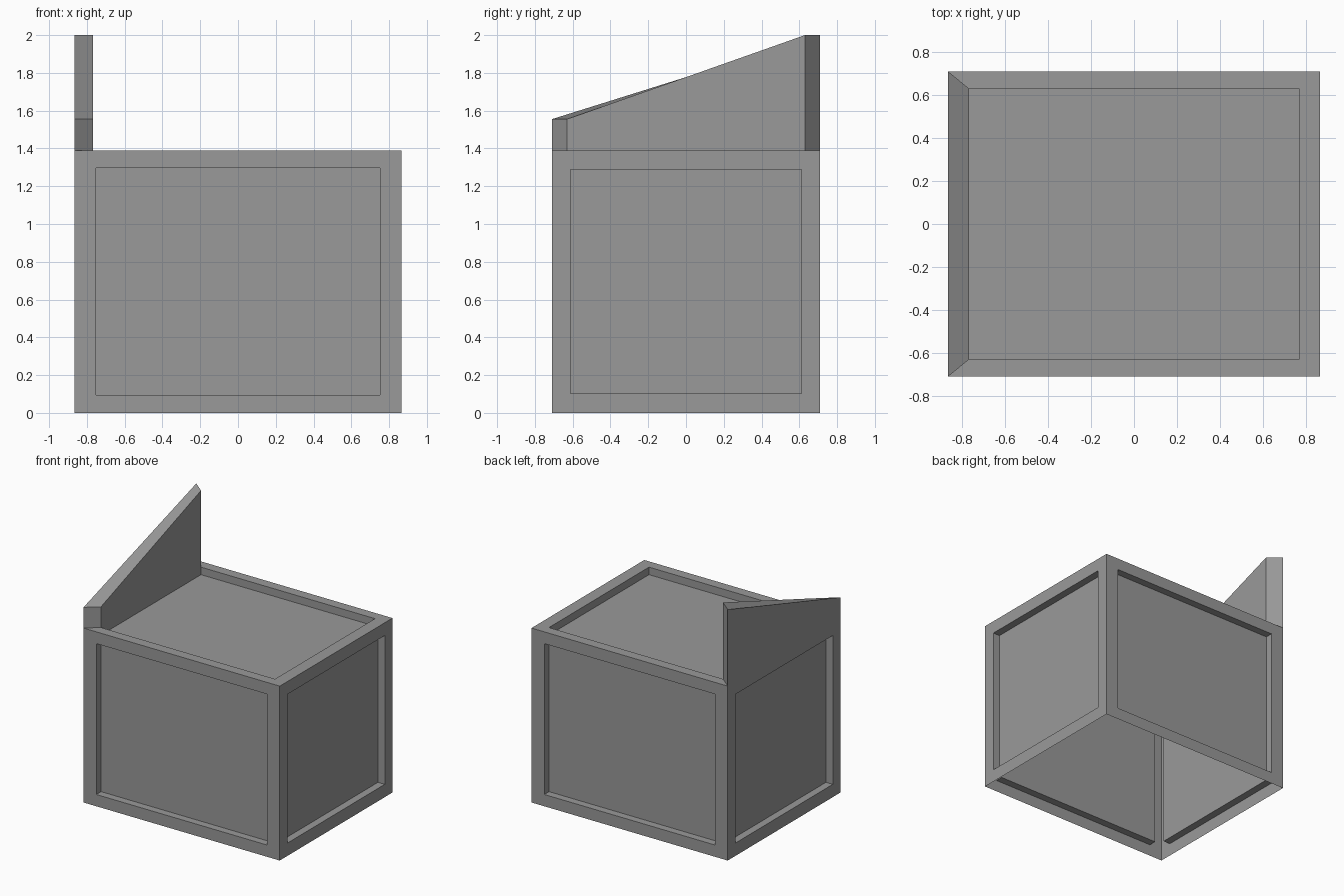
import bpy, bmesh
from mathutils import Vector

cube = bpy.data.objects.get("Cube")
if cube:
    bpy.data.objects.remove(cube, do_unlink=True)

WIDTH, DEPTH, HEIGHT = 1.73, 1.42, 1.39
RECESS = 0.06
FIN_FRONT, FIN_BACK = 1.555, 2.0

grey = bpy.data.materials.new("grey")
grey.use_nodes = True
colour = (0.32, 0.32, 0.32, 1)
grey.diffuse_color = colour
grey.node_tree.nodes["Principled BSDF"].inputs["Base Color"].default_value = colour

bm = bmesh.new()


def extrude_in_place(face):
    """Give a face its own ring of border faces, ready to be moved."""
    ring = bmesh.ops.inset_individual(bm, faces=[face], thickness=0)["faces"]
    return ring


def recess_panel(face, scale):
    """Frame a face with a scaled border, then sink the panel inside it."""
    normal = face.normal.copy()
    centre = face.calc_center_median()
    frame = extrude_in_place(face)
    for v in face.verts:
        v.co = centre + Vector(d * s for d, s in zip(v.co - centre, scale))
    extrude_in_place(face)
    bmesh.ops.translate(bm, verts=face.verts, vec=-RECESS * normal)
    return frame


# Box shell, open underneath
bmesh.ops.create_cube(bm, size=1)
for v in bm.verts:
    v.co = ((v.co.x * WIDTH), v.co.y * DEPTH, (v.co.z + 0.5) * HEIGHT)
bm.normal_update()
bottom = [f for f in bm.faces if f.normal.z < -0.5]
bmesh.ops.delete(bm, geom=bottom, context='FACES_ONLY')

# Recessed panels on the four walls and the top
top_frame = []
for face in list(bm.faces):
    if face.normal.z > 0.5:
        top_frame = recess_panel(face, (0.887, 0.887, 1))
    elif abs(face.normal.x) > 0.5:
        recess_panel(face, (1, 0.863, 0.853))
    else:
        recess_panel(face, (0.87, 1, 0.865))

# Sloping fin raised from the top frame on the -x side
bm.normal_update()
fin = min(top_frame, key=lambda f: f.calc_center_median().x)
extrude_in_place(fin)
for v in fin.verts:
    v.co.z = FIN_FRONT if v.co.y < 0 else FIN_BACK
bm.normal_update()

mesh = bpy.data.meshes.new("box_with_fin")
bm.to_mesh(mesh)
bm.free()
mesh.materials.append(grey)
box = bpy.data.objects.new("box_with_fin", mesh)
bpy.context.collection.objects.link(box)
